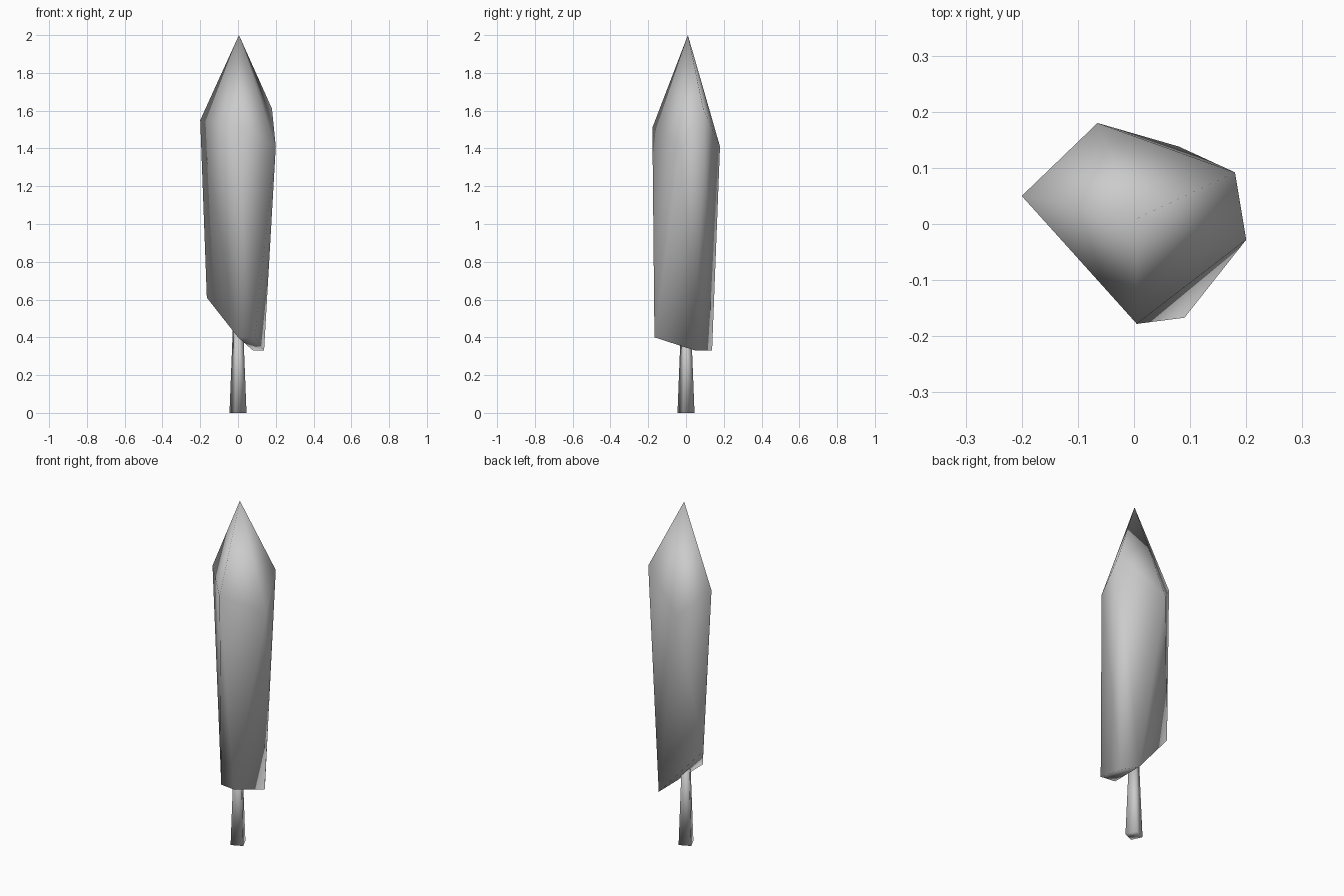
import bpy, bmesh, math
from mathutils import Matrix

if "Cube" in bpy.data.objects:
    bpy.data.objects.remove(bpy.data.objects["Cube"])

def finish(name, bm):
    bmesh.ops.recalc_face_normals(bm, faces=bm.faces)
    for f in bm.faces:
        f.smooth = True
    mesh = bpy.data.meshes.new(name)
    bm.to_mesh(mesh)
    bm.free()
    bpy.context.collection.objects.link(bpy.data.objects.new(name, mesh))

# Foliage: two irregular five-point rings and a tip
upper = [(-.20, .05, 1.55), (-.065, .18, 1.41), (.18, .092, 1.61),
         (.20, -.028, 1.41), (.005, -.178, 1.51)]
lower = [(-.165, .075, .61), (.08, .138, .33), (.138, .05, .33),
         (.09, -.167, .40), (0, -.155, .40)]
bm = bmesh.new()
top = [bm.verts.new(p) for p in upper]
low = [bm.verts.new(p) for p in lower]
tip = bm.verts.new((.005, .01, 2))
for i in range(5):
    j = (i + 1) % 5
    bm.faces.new((top[i], top[j], tip))
    bm.faces.new((low[i], low[j], top[j], top[i]))
# underside, fanned from the front point
for i in range(3):
    bm.faces.new((low[4], low[i + 1], low[i]))
finish("foliage", bm)

# Trunk: tapered four-sided post reaching into the foliage
bm = bmesh.new()
bmesh.ops.create_cone(bm, cap_ends=True, segments=4, radius1=.048, radius2=.027,
                      depth=.5, matrix=Matrix.Translation((0, 0, .25)) @
                      Matrix.Rotation(math.radians(-20), 4, 'Z'))
finish("trunk", bm)
